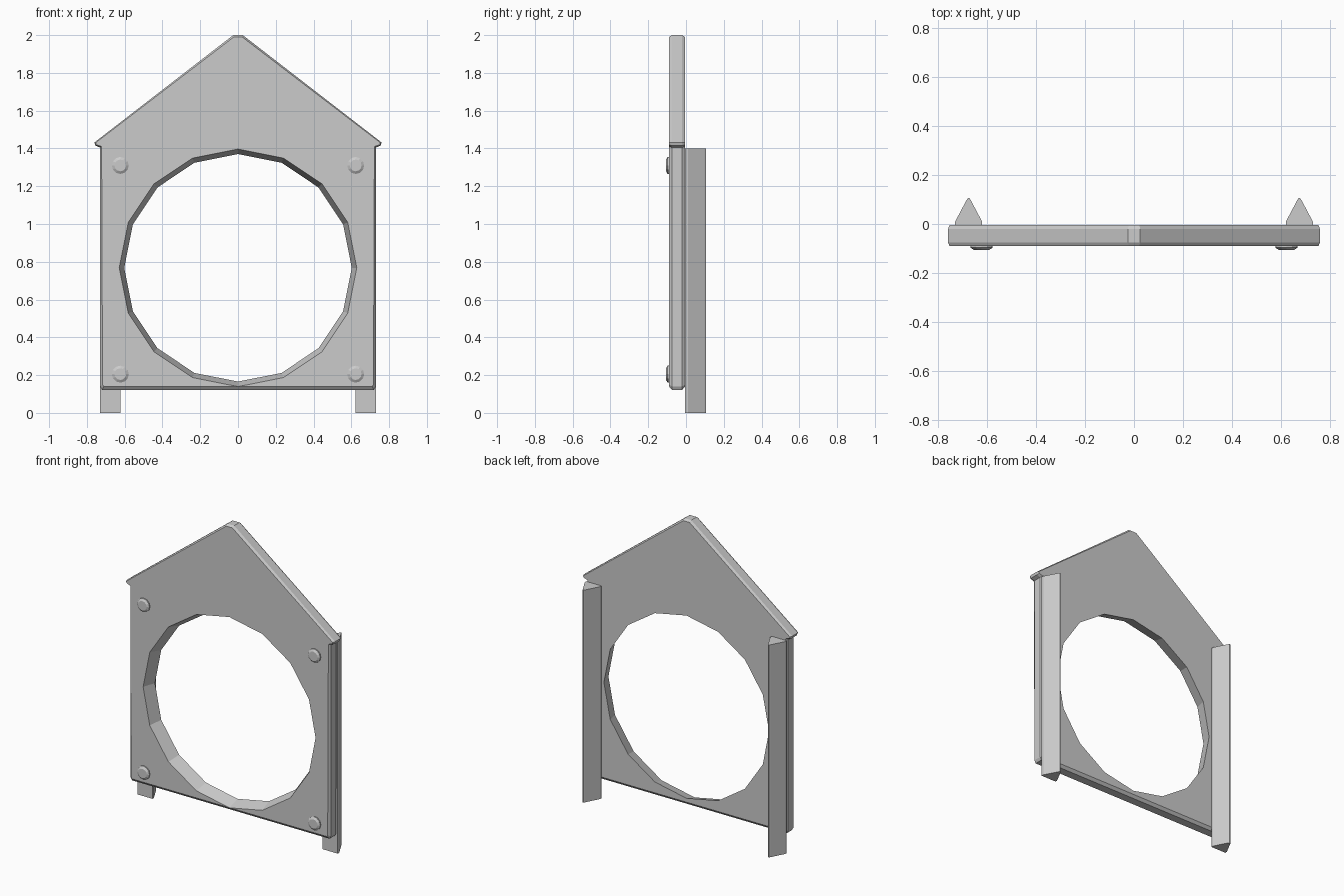
import bpy, bmesh
from math import sin, cos, tau

if "Cube" in bpy.data.objects:
    bpy.data.objects.remove(bpy.data.objects["Cube"])


def loft(name, rings):
    """Join equal-length rings of points with quads and cap both ends."""
    bm = bmesh.new()
    loops = [[bm.verts.new(p) for p in ring] for ring in rings]
    n = len(loops[0])
    for a, b in zip(loops, loops[1:]):
        for i in range(n):
            j = (i + 1) % n
            bm.faces.new((a[i], a[j], b[j], b[i]))
    bm.faces.new(loops[0])
    bm.faces.new(loops[-1])
    bmesh.ops.recalc_face_normals(bm, faces=bm.faces)
    mesh = bpy.data.meshes.new(name)
    bm.to_mesh(mesh)
    bm.free()
    obj = bpy.data.objects.new(name, mesh)
    bpy.context.collection.objects.link(obj)
    return obj


def circle(x, z, y, r, n):
    return [(x + r * cos(tau * i / n), y, z + r * sin(tau * i / n)) for i in range(n)]


def outline(half, y):
    return [(x, y, z) for x, z in half] + [(-x, y, z) for x, z in reversed(half)]


# House-shaped panel with chamfered rim
rim = [(0.72, 0.122), (0.73, 0.14), (0.73, 1.405), (0.755, 1.415), (0.76, 1.432), (0.025, 2.0)]
face = [(0.71, 0.14), (0.717, 0.15), (0.722, 1.41), (0.75, 1.42), (0.754, 1.43), (0.022, 1.99)]
panel = loft("panel", [outline(face, -0.09), outline(rim, -0.075),
                       outline(rim, -0.02), outline(face, -0.005)])

# Tapered sixteen-sided opening
cutter = loft("opening_cutter", [circle(0, 0.768, -0.19, 0.66, 16),
                                 circle(0, 0.768, 0.095, 0.571, 16)])
cutter.hide_render = True
cutter.hide_set(True)
cut = panel.modifiers.new("opening", 'BOOLEAN')
cut.operation = 'DIFFERENCE'
cut.solver = 'EXACT'
cut.object = cutter

# Triangular posts with blunted corners, and bolt heads on the front
post = [(-0.055, -0.005), (0.055, -0.005), (0.055, 0.01), (0.009, 0.097),
        (0.003, 0.106), (-0.003, 0.106), (-0.009, 0.097), (-0.055, 0.01)]
for side, s in (("left", -1), ("right", 1)):
    loft(side + "_post", [[(s * 0.676 + x, y, z) for x, y in post] for z in (0, 1.4)])
    for level, z in (("lower", 0.205), ("upper", 1.31)):
        loft(f"{side}_{level}_bolt", [circle(s * 0.623, z, y, r, 12) for y, r in
                                     ((-0.085, 0.045), (-0.097, 0.045), (-0.106, 0.031))])
